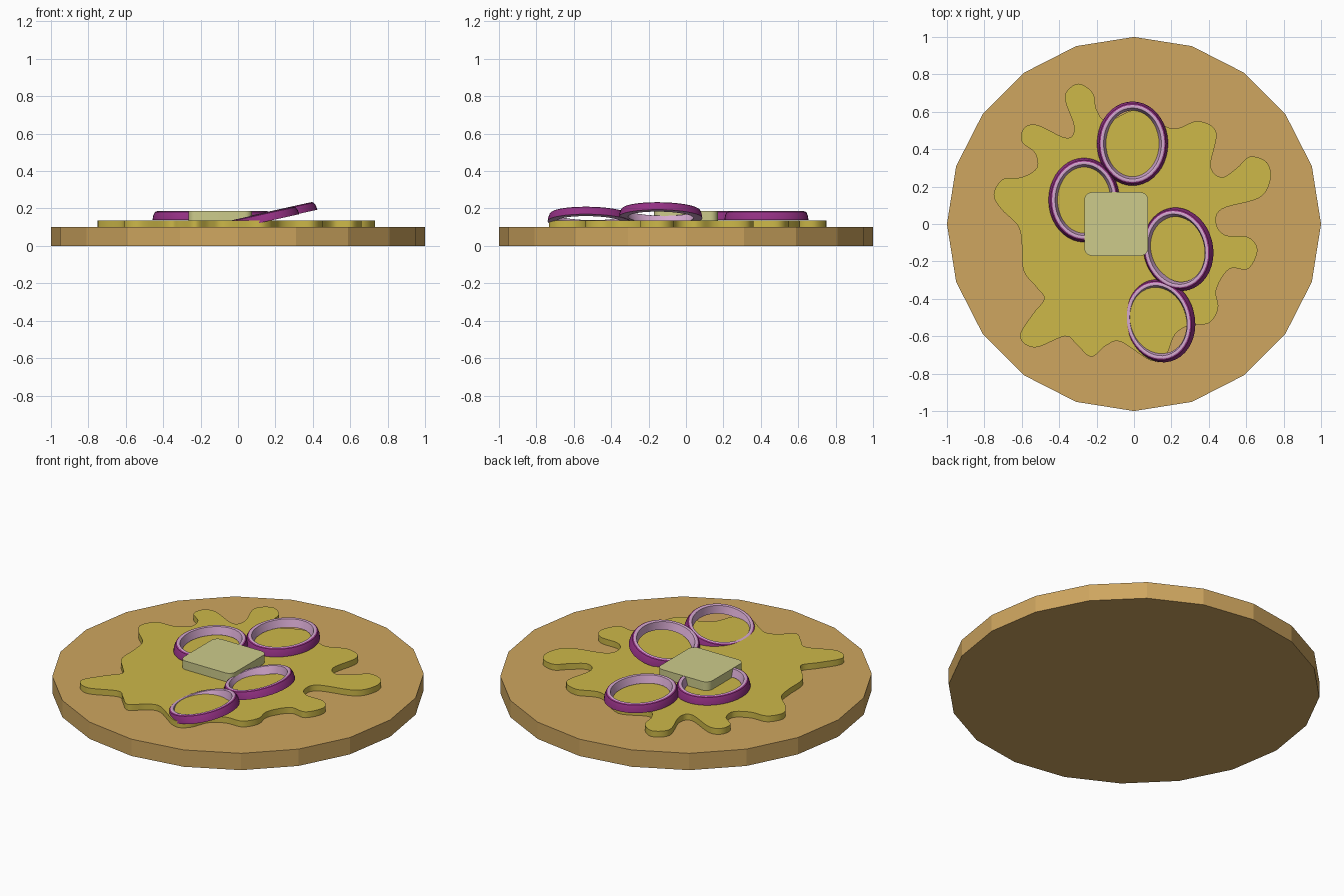
import bpy
import bmesh
import math
from mathutils import Vector

cube = bpy.data.objects.get("Cube")
if cube:
    bpy.data.objects.remove(cube, do_unlink=True)


def make_material(name, red, green, blue):
    material = bpy.data.materials.new(name)
    material.use_nodes = True
    colour = (red, green, blue, 1)
    material.diffuse_color = colour
    material.node_tree.nodes["Principled BSDF"].inputs["Base Color"].default_value = colour
    return material


crust = make_material("baked crust", .62, .38, .115)
sauce = make_material("olive sauce", .61, .48, .066)
cheese = make_material("pale cheese", .61, .60, .26)
onion_skin = make_material("purple onion skin", .29, .03, .225)
onion_flesh = make_material("lilac onion flesh", .66, .39, .62)


def finish(name, bm, materials, smooth=True):
    """Turn a bmesh into a named object with its materials."""
    bmesh.ops.recalc_face_normals(bm, faces=bm.faces)
    mesh = bpy.data.meshes.new(name)
    bm.to_mesh(mesh)
    bm.free()
    for material in materials:
        mesh.materials.append(material)
    obj = bpy.data.objects.new(name, mesh)
    bpy.context.collection.objects.link(obj)
    if smooth:
        bpy.ops.object.select_all(action="DESELECT")
        bpy.context.view_layer.objects.active = obj
        obj.select_set(True)
        bpy.ops.object.shade_smooth_by_angle(angle=math.radians(35))
    return obj


def slab(name, outline, bottom, top, material, smooth=True):
    """Extrude a closed outline straight up."""
    bm = bmesh.new()
    base = bm.faces.new([bm.verts.new((p[0], p[1], bottom)) for p in outline])
    grown = bmesh.ops.extrude_face_region(bm, geom=[base], use_keep_orig=True)
    verts = [g for g in grown["geom"] if isinstance(g, bmesh.types.BMVert)]
    bmesh.ops.translate(bm, verts=verts, vec=(0, 0, top - bottom))
    return finish(name, bm, [material], smooth)


def smooth_loop(points, steps):
    """Closed Catmull-Rom curve through the points."""
    result = []
    count = len(points)
    for i in range(count):
        a, b, c, d = (Vector(points[(i + k) % count]) for k in (-1, 0, 1, 2))
        for s in range(steps):
            t = s / steps
            result.append(b + (c - a) * t / 2
                          + (a * 2 - b * 5 + c * 4 - d) * t ** 2 / 2
                          + (b * 3 - a - c * 3 + d) * t ** 3 / 2)
    return result


# Flat twenty-sided crust
sides = 20
rim = [(math.cos(math.tau * i / sides), math.sin(math.tau * i / sides)) for i in range(sides)]
slab("crust_base", rim, 0, .1, crust, smooth=False)

# Splashed sauce, outline in hundredths
splash = [(-30, 75), (-22, 70), (-20, 61), (-14, 55), (2, 61), (20, 51),
          (34, 55), (44, 49), (41, 31), (47, 25), (55, 30), (62, 36),
          (71, 33), (73, 24), (67, 14), (47, 8), (44, 0), (49, -6),
          (61, -7), (66, -14), (61, -24), (51, -24), (44, -35), (45, -45),
          (40, -53), (30, -54), (22, -59), (17, -70), (9, -73), (-7, -63),
          (-15, -65), (-23, -71), (-31, -64), (-37, -60), (-53, -66),
          (-61, -60), (-54, -48), (-48, -40), (-52, -34), (-59, -25),
          (-60, -11), (-62, -1), (-71, 8), (-75, 16), (-70, 24), (-60, 25),
          (-52, 30), (-53, 38), (-60, 44), (-59, 51), (-52, 53), (-36, 46),
          (-32, 52), (-37, 68)]
slab("sauce_splash", [p / 100 for p in smooth_loop(splash, 6)], .1, .135, sauce)

# Cheese slice with rounded corners
half, radius, corner_steps = .17, .04, 6
square = []
for quarter in range(4):
    middle = math.pi / 4 + quarter * math.pi / 2
    cx = math.copysign(half - radius, math.cos(middle))
    cy = math.copysign(half - radius, math.sin(middle))
    for s in range(corner_steps + 1):
        angle = (quarter + s / corner_steps) * math.pi / 2
        square.append((cx + radius * math.cos(angle) - .095, cy + radius * math.sin(angle)))
slab("cheese_slice", square, .13, .1865, cheese)

# Onion rings: (inset, height) section swept round an ellipse
section = [(0, 0), (.004, .024), (.012, .041), (.019, .045),
           (.027, .0465), (.035, .044), (.048, 0)]
skin_faces = 3


def onion_ring(name, location, turn=0, tilt=0, segments=40):
    bm = bmesh.new()
    loops = []
    for i in range(segments):
        angle = math.tau * i / segments
        loops.append([bm.verts.new(((.19 - inset) * math.cos(angle),
                                    (.225 - inset) * math.sin(angle), z))
                      for inset, z in section])
    count = len(section)
    for i in range(segments):
        here, there = loops[i], loops[(i + 1) % segments]
        for k in range(count):
            n = (k + 1) % count
            face = bm.faces.new((here[k], there[k], there[n], here[n]))
            face.material_index = 0 if k < skin_faces else 1
    ring = finish(name, bm, [onion_skin, onion_flesh])
    ring.location = location
    # Spin in plan first, then lift the +x side
    ring.rotation_euler = (0, -math.radians(tilt), math.radians(turn))
    ring.rotation_mode = "XYZ"
    if tilt:
        from_turn = ring.rotation_euler.to_matrix().to_3x3()
        spin = from_turn.Rotation(math.radians(turn), 3, "Z")
        lift = from_turn.Rotation(-math.radians(tilt), 3, "Y")
        ring.rotation_euler = (lift @ spin).to_euler()
    return ring


onion_ring("onion_ring_back", (-.008, .43, .139))
onion_ring("onion_ring_side", (-.267, .128, .139))
onion_ring("onion_ring_tilted", (.237, -.135, .152), turn=15, tilt=12.5)
onion_ring("onion_ring_sunken", (.14, -.517, .128), turn=15, tilt=12.5)
